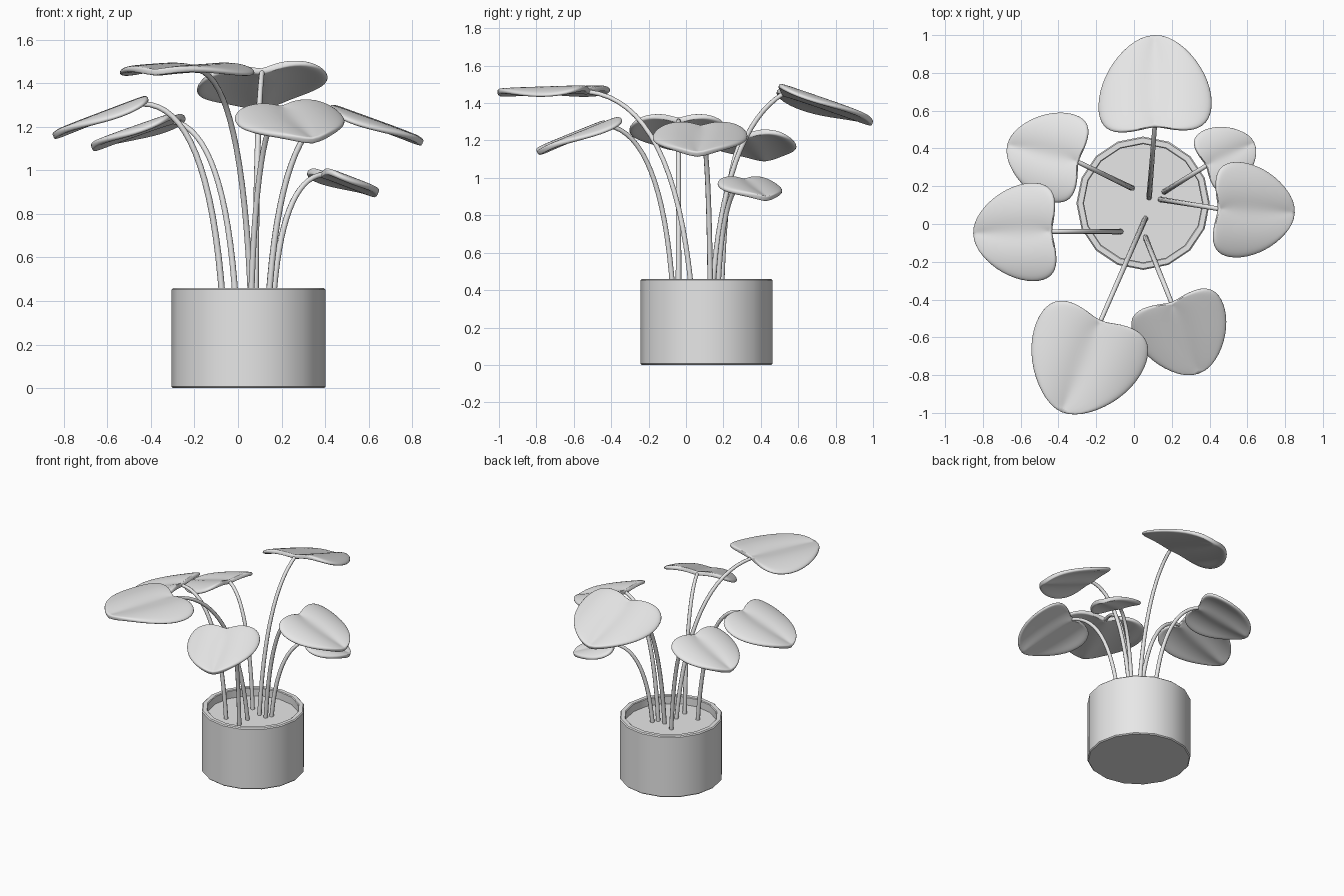
import bpy, bmesh, math
from mathutils import Vector, Matrix

cube = bpy.data.objects.get("Cube")
if cube:
    bpy.data.objects.remove(cube)

GREY = (0.8, 0.8, 0.8, 1)
grey = bpy.data.materials.new("plain grey")
grey.use_nodes = True
grey.diffuse_color = GREY
grey.node_tree.nodes["Principled BSDF"].inputs["Base Color"].default_value = GREY

POT_X, POT_Y, RADIUS, SIDES = 0.048, 0.11, 0.353, 16
SOIL_Z = 0.40


def add_object(name, data):
    obj = bpy.data.objects.new(name, data)
    data.materials.append(grey)
    bpy.context.collection.objects.link(obj)
    return obj


def activate(obj):
    bpy.ops.object.select_all(action='DESELECT')
    obj.select_set(True)
    bpy.context.view_layer.objects.active = obj


def lathe(name, profile):
    """Turn a (radius, height) profile about the pot's axis and cap both ends."""
    bm = bmesh.new()
    rings = []
    for r, z in profile:
        angles = [math.tau * i / SIDES for i in range(SIDES)]
        rings.append([bm.verts.new((r * math.cos(a), r * math.sin(a), z)) for a in angles])
    for low, high in zip(rings, rings[1:]):
        for i in range(SIDES):
            j = (i + 1) % SIDES
            bm.faces.new((low[i], low[j], high[j], high[i]))
    bm.faces.new(rings[0][::-1])
    bm.faces.new(rings[-1])
    mesh = bpy.data.meshes.new(name)
    bm.to_mesh(mesh)
    bm.free()
    obj = add_object(name, mesh)
    obj.location = (POT_X, POT_Y, 0)
    activate(obj)
    bpy.ops.object.shade_smooth_by_angle(angle=math.radians(35))


# Pot with a thin rim, and the soil inside it
INNER = RADIUS - 0.04
lathe("pot", [(RADIUS - 0.007, 0), (RADIUS, 0.007), (RADIUS, 0.453), (RADIUS - 0.007, 0.46),
              (INNER + 0.005, 0.46), (INNER, 0.455), (INNER, SOIL_Z - 0.03)])
lathe("soil", [(INNER, SOIL_Z - 0.02), (INNER, SOIL_Z)])

# Half of the heart outline: midrib position, then outline position along and across
HALF_HEART = [(0, 0, 0), (.05, -.07, .2), (.12, -.08, .42), (.22, .04, .57),
              (.38, .31, .6), (.6, .62, .49), (.82, .88, .26), (1, 1, 0)]
COLUMNS = 4


def leaf_point(mid, u, v, s):
    """Point part way from the midrib to the edge: lobes swell, the rim droops."""
    across = v * s
    a = abs(across) / 0.6
    return Vector((mid + (u - mid) * s, across, 0.2 * a * (1 - a) - 0.04 * a * a))


def make_leaf(name, notch, tip, roll):
    bm = bmesh.new()
    for side in (1, -1):
        grid = [[bm.verts.new(leaf_point(m, u, v * side, c / COLUMNS) * 1.03)
                 for c in range(COLUMNS + 1)] for m, u, v in HALF_HEART]
        for a, b in zip(grid, grid[1:]):
            for c in range(COLUMNS):
                quad = (a[c], b[c], b[c + 1], a[c + 1])
                bm.faces.new(quad if side < 0 else quad[::-1])
    bmesh.ops.remove_doubles(bm, verts=bm.verts, dist=0.0001)
    bmesh.ops.recalc_face_normals(bm, faces=bm.faces)
    if sum(f.normal.z for f in bm.faces) < 0:
        bmesh.ops.reverse_faces(bm, faces=bm.faces)
    for f in bm.faces:
        f.smooth = True
    mesh = bpy.data.meshes.new(name)
    # Lay the unit leaf from the stem end to the tip, rolled about its midrib
    along = tip - notch
    x = along.normalized()
    y = Vector((0, 0, 1)).cross(x).normalized()
    z = x.cross(y + Vector((0, 0, roll))).normalized()
    frame = Matrix((x, z.cross(x), z)).transposed().to_4x4()
    bm.transform(Matrix.Translation(notch) @ frame @ Matrix.Scale(along.length, 4))
    bm.to_mesh(mesh)
    bm.free()
    obj = add_object(name, mesh)
    thick = obj.modifiers.new("thickness", 'SOLIDIFY')
    thick.thickness, thick.offset = 0.03, 0
    smooth = obj.modifiers.new("rounding", 'SUBSURF')
    smooth.levels = smooth.render_levels = 2


def make_stem(name, base, top, lift):
    """Tapered stem that rises steeply and arches out to its leaf."""
    bend = base.lerp(top, 0.17)
    bend.z = SOIL_Z + (top.z - SOIL_Z) * lift
    curve = bpy.data.curves.new(name, 'CURVE')
    curve.dimensions = '3D'
    curve.bevel_depth, curve.bevel_resolution = 0.015, 2
    curve.use_fill_caps = True
    spline = curve.splines.new('POLY')
    steps = 16
    spline.points.add(steps)
    for i, p in enumerate(spline.points):
        t = i / steps
        p.co = (*base.lerp(bend, t).lerp(bend.lerp(top, t), t), 1)
        p.radius = 1 - 0.2 * t
    spline.use_smooth = True
    activate(add_object(name, curve))
    bpy.ops.object.convert(target='MESH')


# Each shoot: stem base, stem top, leaf tip, leaf roll, how high the stem bends
SHOOTS = {
    "back": ((.08, .14), (.11, .52, 1.45), (.11, 1.0, 1.285), -.11, .82),
    "back_left": ((.16, .17), (.385, .31, .98), (.635, .43, .885), 0, .95),
    "left": ((.14, .13), (.45, .08, 1.265), (.85, .06, 1.12), 0, .95),
    "front_left": ((.06, -.07), (.20, -.42, 1.28), (.345, -.79, 1.13), .1, .95),
    "front_right": ((.06, .03), (-.18, -.52, 1.46), (-.385, -1.0, 1.445), 0, .95),
    "right": ((-.07, -.04), (-.44, -.04, 1.305), (-.85, -.05, 1.15), 0, 1),
    "back_right": ((-.01, .19), (-.30, .33, 1.225), (-.67, .42, 1.095), 0, .95),
}
for place, (base, top, tip, roll, lift) in SHOOTS.items():
    notch = Vector(top)
    make_stem(place + "_stem", Vector((*base, SOIL_Z - 0.01)), notch, lift)
    make_leaf(place + "_leaf", notch, Vector(tip), roll)
